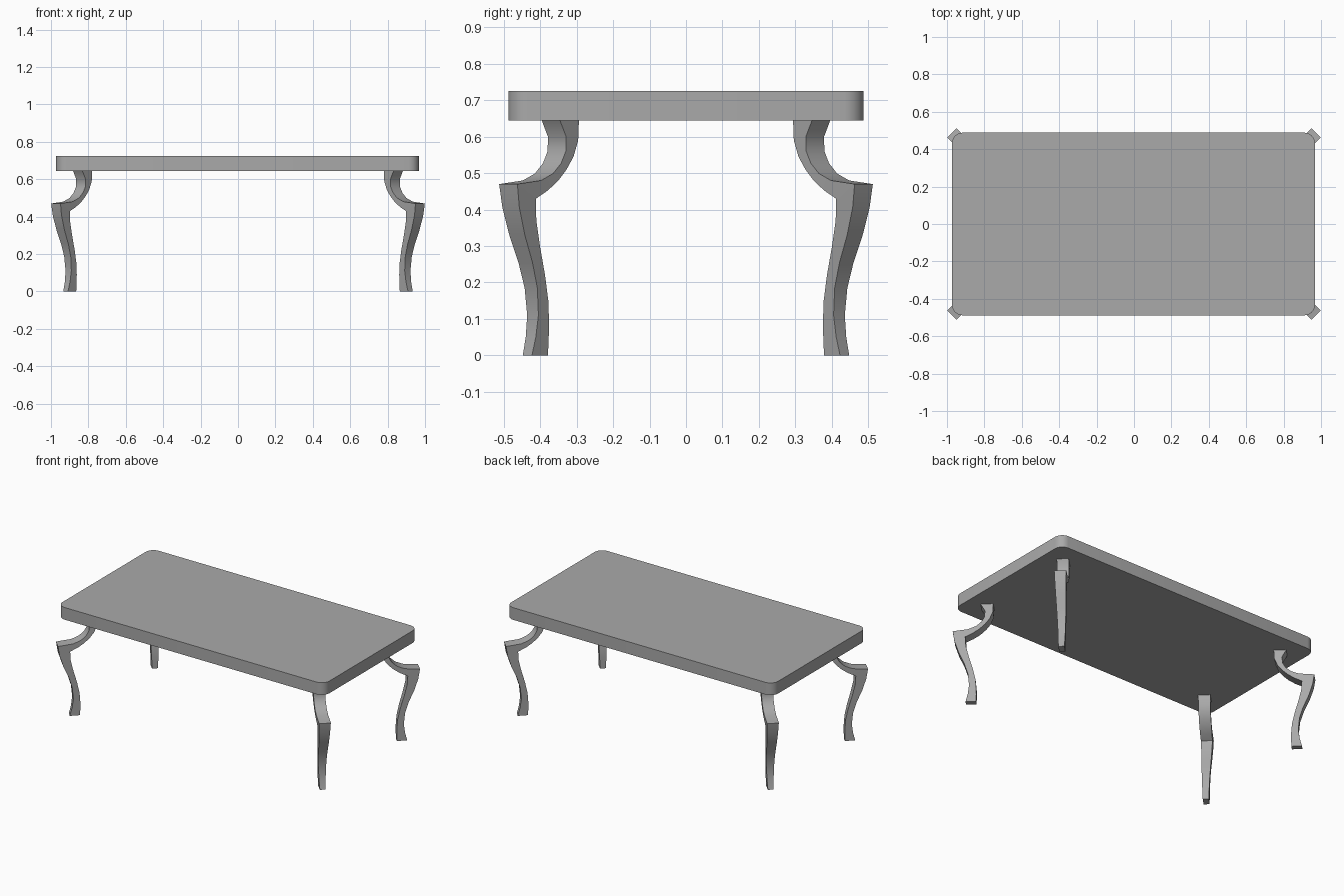
import bpy, bmesh, math

cube = bpy.data.objects.get("Cube")
if cube:
    bpy.data.objects.remove(cube, do_unlink=True)

grey = bpy.data.materials.new("plain grey")
grey.use_nodes = True
grey.diffuse_color = (0.4, 0.4, 0.4, 1)
grey.node_tree.nodes["Principled BSDF"].inputs["Base Color"].default_value = (0.4, 0.4, 0.4, 1)


def finish(name, bm):
    """Turn a bmesh into a named, smoothly shaded object."""
    bmesh.ops.recalc_face_normals(bm, faces=bm.faces)
    mesh = bpy.data.meshes.new(name)
    bm.to_mesh(mesh)
    bm.free()
    mesh.materials.append(grey)
    obj = bpy.data.objects.new(name, mesh)
    bpy.context.collection.objects.link(obj)
    bpy.ops.object.select_all(action='DESELECT')
    obj.select_set(True)
    bpy.context.view_layer.objects.active = obj
    bpy.ops.object.shade_smooth_by_angle(angle=math.radians(35))


# Tabletop: slab with rounded vertical corners
bm = bmesh.new()
bmesh.ops.create_cube(bm, size=1)
for v in bm.verts:
    v.co = (v.co.x * 1.94 - 0.003, v.co.y * 0.976, v.co.z * 0.08 + 0.685)
upright = [e for e in bm.edges if abs(e.verts[0].co.z - e.verts[1].co.z) > 0.01]
bmesh.ops.bevel(bm, geom=upright, offset=0.055, segments=6, profile=0.5, affect='EDGES')
finish("tabletop", bm)

# Leg outline (reach, height), from the tabletop down to the foot
KNEE = 0.47
outer = [(.396, .645), (.379, .60), (.38, .56), (.393, .527), (.415, .499),
         (.448, .48), (.513, KNEE), (.504, .405), (.485, .33), (.46, .255),
         (.443, .185), (.436, .11), (.44, .05), (.448, 0)]
inner = [(.294, .645), (.296, .59), (.309, .545), (.328, .51), (.352, .478),
         (.38, .452), (.412, .43), (.411, .37), (.401, .30), (.387, .22),
         (.378, .15), (.376, .09), (.377, .045), (.379, 0)]
X_SHIFT = 0.486


def half_width(z):
    """The leg narrows from knee to foot."""
    return 0.0125 + 0.0125 * min(z / KNEE, 1)


def build_leg(name, sx, sy):
    """Curved leg splayed out along the corner diagonal."""
    bm = bmesh.new()
    rings = []
    for (yo, zo), (yi, zi) in zip(outer, inner):
        go, gi = half_width(zo), half_width(zi)
        corners = [(yo - go, go, zo), (yo - go, -go, zo),
                   (yi + gi, -gi, zi), (yi + gi, gi, zi)]
        rings.append([bm.verts.new((sx * (u + g + X_SHIFT), sy * (u - g), z))
                      for u, g, z in corners])
    for a, b in zip(rings, rings[1:]):
        for i in range(4):
            j = (i + 1) % 4
            bm.faces.new((a[i], a[j], b[j], b[i]))
    bm.faces.new(rings[0])
    bm.faces.new(rings[-1])
    finish(name, bm)


for side, sx in (("left", 1), ("right", -1)):
    for end, sy in (("front", -1), ("back", 1)):
        build_leg(f"{end}_{side}_leg", sx, sy)
